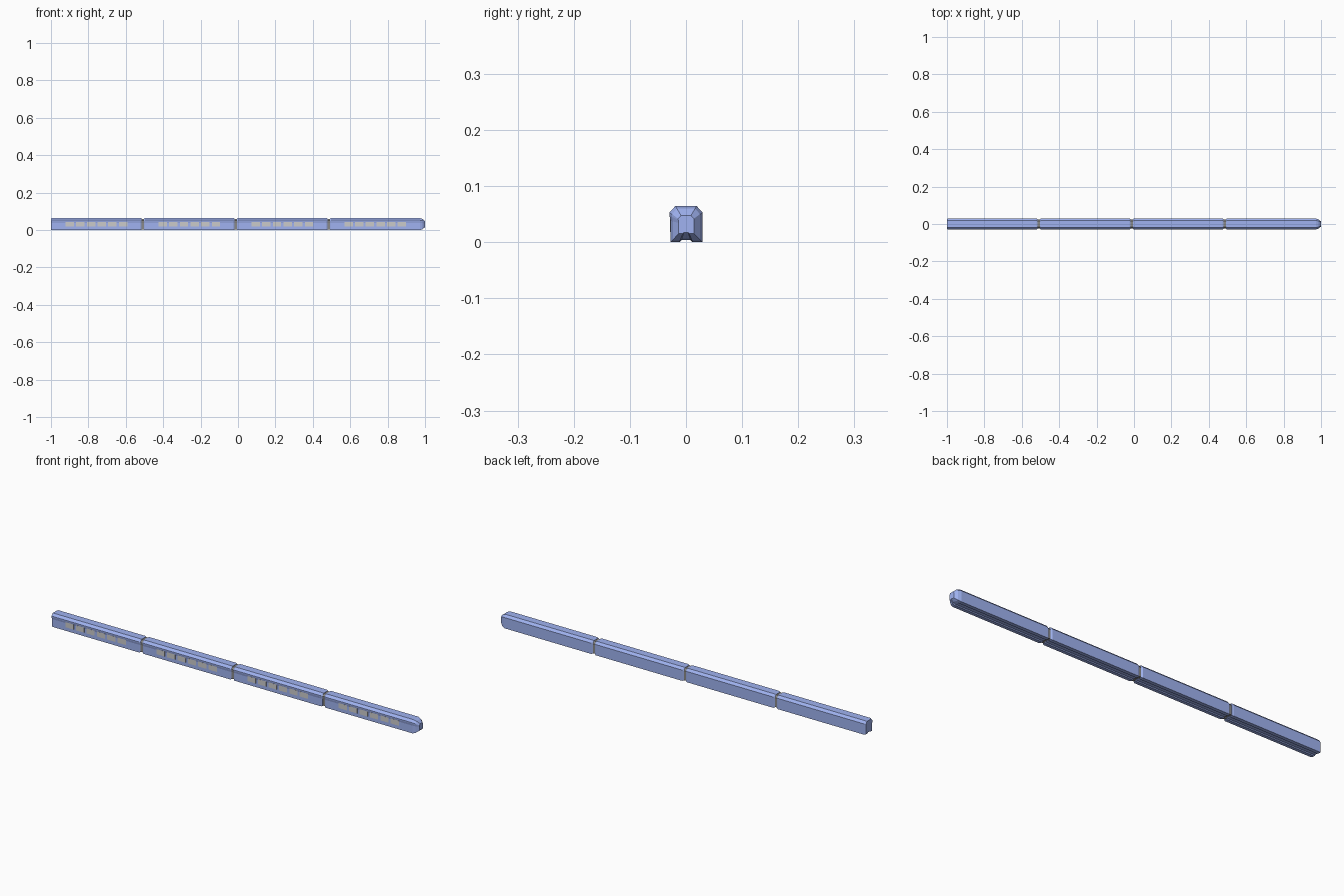
import bpy, bmesh

if "Cube" in bpy.data.objects:
    bpy.data.objects.remove(bpy.data.objects["Cube"])

def material(name, rgb):
    m = bpy.data.materials.new(name)
    m.diffuse_color = (*rgb, 1)
    m.use_nodes = True
    m.node_tree.nodes["Principled BSDF"].inputs["Base Color"].default_value = m.diffuse_color
    return m

BLUE = material("blue_paint", (0.35, 0.45, 0.88))
DARK = material("dark_rubber", (0.25, 0.25, 0.25))

# Carriage cross-section (y, z): skirt rails, walls and chamfered roof
SECTION = [(-.008, .004), (-.012, 0), (-.0275, 0), (-.0275, .038), (-.0295, .048),
           (-.0295, .053), (-.019, .0645), (.019, .0645), (.0295, .053),
           (.0295, 0), (.012, 0), (.008, .004)]
MID = 0.031

def loft(name, stations, mat):
    """Skin the section along x; each station is (x, y scale, z scale)."""
    bm = bmesh.new()
    rings = [[bm.verts.new((x, y * sy, MID + (z - MID) * sz)) for y, z in SECTION]
             for x, sy, sz in stations]
    n = len(SECTION)
    for a, b in zip(rings, rings[1:]):
        for i in range(n):
            j = (i + 1) % n
            bm.faces.new((a[i], a[j], b[j], b[i]))
    bm.faces.new(rings[0])
    bm.faces.new(rings[-1])
    bmesh.ops.recalc_face_normals(bm, faces=bm.faces)
    me = bpy.data.meshes.new(name)
    bm.to_mesh(me)
    bm.free()
    me.materials.append(mat)
    ob = bpy.data.objects.new(name, me)
    bpy.context.collection.objects.link(ob)

def box(name, lo, hi):
    bpy.ops.mesh.primitive_cube_add(size=1, location=[(a + b) / 2 for a, b in zip(lo, hi)])
    ob = bpy.context.object
    ob.name = name
    ob.scale = [b - a for a, b in zip(lo, hi)]

PITCH, LENGTH, CHAMFER = 0.497, 0.485, 0.006
for c in range(4):
    x0 = -1 + c * PITCH
    x1 = x0 + LENGTH
    start = [(x0, .86, .94), (x0 + CHAMFER, 1, 1)]
    if c < 3:
        # Plain carriage and the gangway behind it
        loft(f"carriage_{c + 1}", start + [(x1 - CHAMFER, 1, 1), (x1, .86, .94)], BLUE)
        loft(f"gangway_{c + 1}", [(x1 - .002, .84, .88), (x0 + PITCH + .002, .84, .88)], DARK)
    else:
        # Leading carriage with a tapered nose
        loft("nose_carriage", start + [(.972, 1, 1), (.986, .85, .86), (1, .47, .5)], BLUE)
    # Six windows on the front side
    for w in range(6):
        wx = x0 + .078 + w * .057
        box(f"window_{c + 1}_{w + 1}", (wx, -.0287, .018), (wx + .045, -.025, .043))
